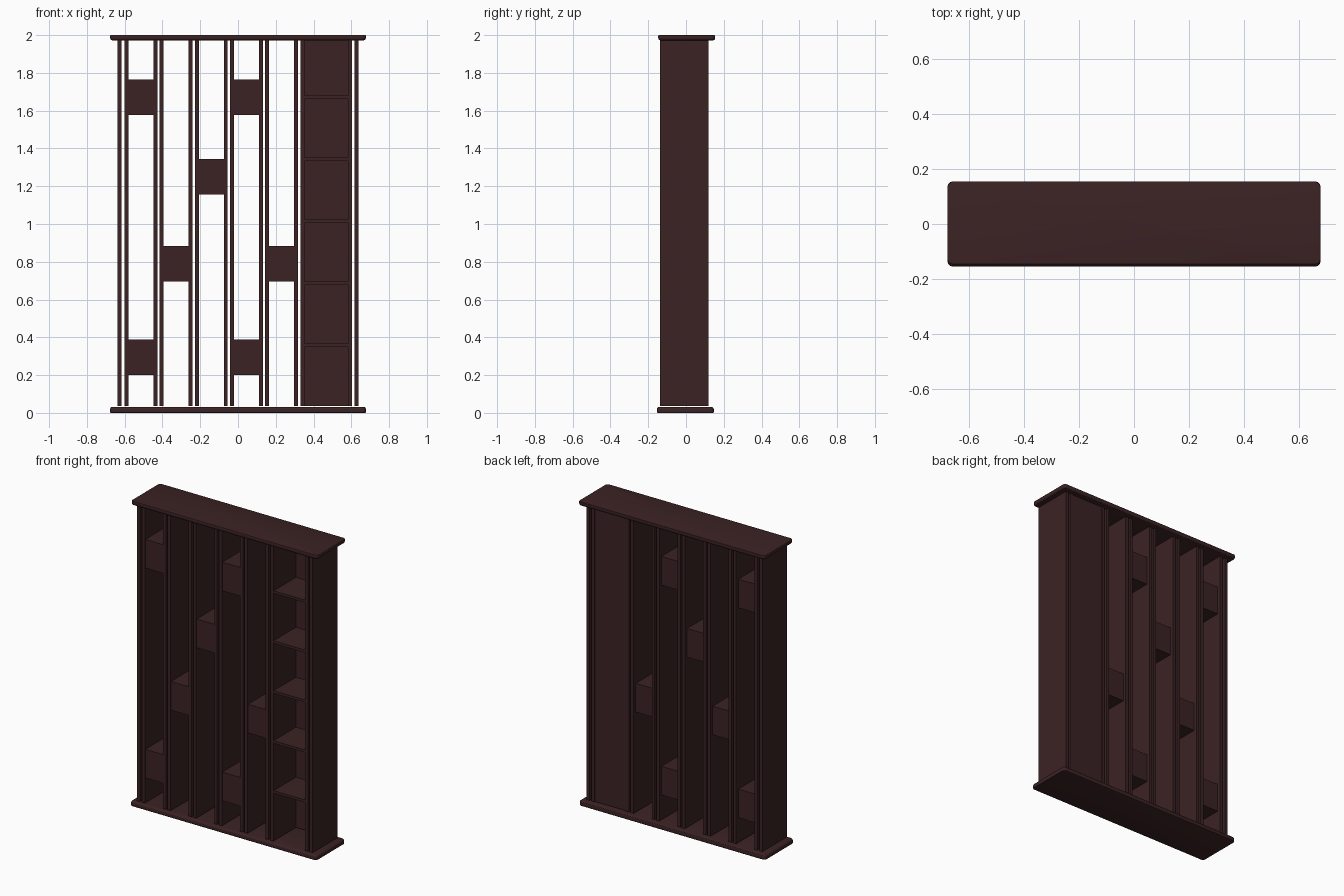
import bpy, bmesh

if "Cube" in bpy.data.objects:
    bpy.data.objects.remove(bpy.data.objects["Cube"])

mat = bpy.data.materials.new("dark brown wood")
mat.diffuse_color = (0.044, 0.0162, 0.0175, 1.0)
mat.use_nodes = True
mat.node_tree.nodes["Principled BSDF"].inputs["Base Color"].default_value = mat.diffuse_color


def finish(name, bm):
    mesh = bpy.data.meshes.new(name)
    bm.to_mesh(mesh)
    bm.free()
    mesh.materials.append(mat)
    obj = bpy.data.objects.new(name, mesh)
    bpy.context.collection.objects.link(obj)
    return obj


def box_bmesh(x, y, z):
    """Box from (min, max) ranges on each axis."""
    bm = bmesh.new()
    bmesh.ops.create_cube(bm, size=1)
    for v in bm.verts:
        v.co = [r[0] + (c + 0.5) * (r[1] - r[0]) for c, r in zip(v.co, (x, y, z))]
    return bm


def box(name, x, y, z):
    return finish(name, box_bmesh(x, y, z))


def plate(name, y, z, inner_z):
    """Plate with rounded corners and a softened rim, rounder on the inner side."""
    bm = box_bmesh((-0.677, 0.677), y, z)
    upright = [e for e in bm.edges if abs(e.verts[0].co.z - e.verts[1].co.z) > 0.01]
    bmesh.ops.bevel(bm, geom=upright, offset=0.018, segments=4, profile=0.5, affect='EDGES')
    for level in z:
        rim = [e for e in bm.edges if all(abs(v.co.z - level) < 1e-4 for v in e.verts)]
        size = 0.012 if level == inner_z else 0.004
        bmesh.ops.bevel(bm, geom=rim, offset=size, segments=3, profile=0.5, affect='EDGES')
    obj = finish(name, bm)
    bpy.context.view_layer.objects.active = obj
    obj.select_set(True)
    bpy.ops.object.shade_smooth_by_angle()
    obj.select_set(False)


# Top and base plates
plate("top_plate", (-0.147, 0.154), (1.972, 2.0), 1.972)
plate("base_plate", (-0.154, 0.147), (0.0, 0.032), 0.032)

FRONT, BACK = -0.138, 0.119
LOW, HIGH = 0.037, 1.973
T = 0.021  # panel thickness

# Outer side panels
for side, x in (("left", -0.638), ("right", 0.617)):
    box(side + "_outer_panel", (x, x + T), (FRONT, BACK), (LOW, HIGH))

# Five narrow bays, each a pair of panels holding spacer blocks
block_heights = [(0.2, 1.578), (0.695,), (1.155,), (0.2, 1.578), (0.695,)]
for i, heights in enumerate(block_heights):
    a = -0.601 + i * 0.1863
    b = a + 0.153
    box(f"bay_{i + 1}_left_panel", (a, a + T), (FRONT, BACK), (LOW, HIGH))
    box(f"bay_{i + 1}_right_panel", (b, b + T), (FRONT, BACK), (LOW, HIGH))
    for z in heights:
        box(f"bay_{i + 1}_block", (a + T, b), (FRONT + 0.005, 0.097), (z, z + 0.188))

# Shelf column: sides, back and five shelves
box("shelf_left_panel", (0.332, 0.332 + T), (FRONT, BACK), (LOW, HIGH))
box("shelf_right_panel", (0.583, 0.583 + T), (FRONT, BACK), (LOW, HIGH))
box("shelf_back", (0.353, 0.583), (0.097, 0.113), (LOW, HIGH))
for i in range(5):
    z = 0.35 + i * 0.328
    box("shelf", (0.353, 0.583), (FRONT + 0.003, 0.097), (z, z + 0.017))
